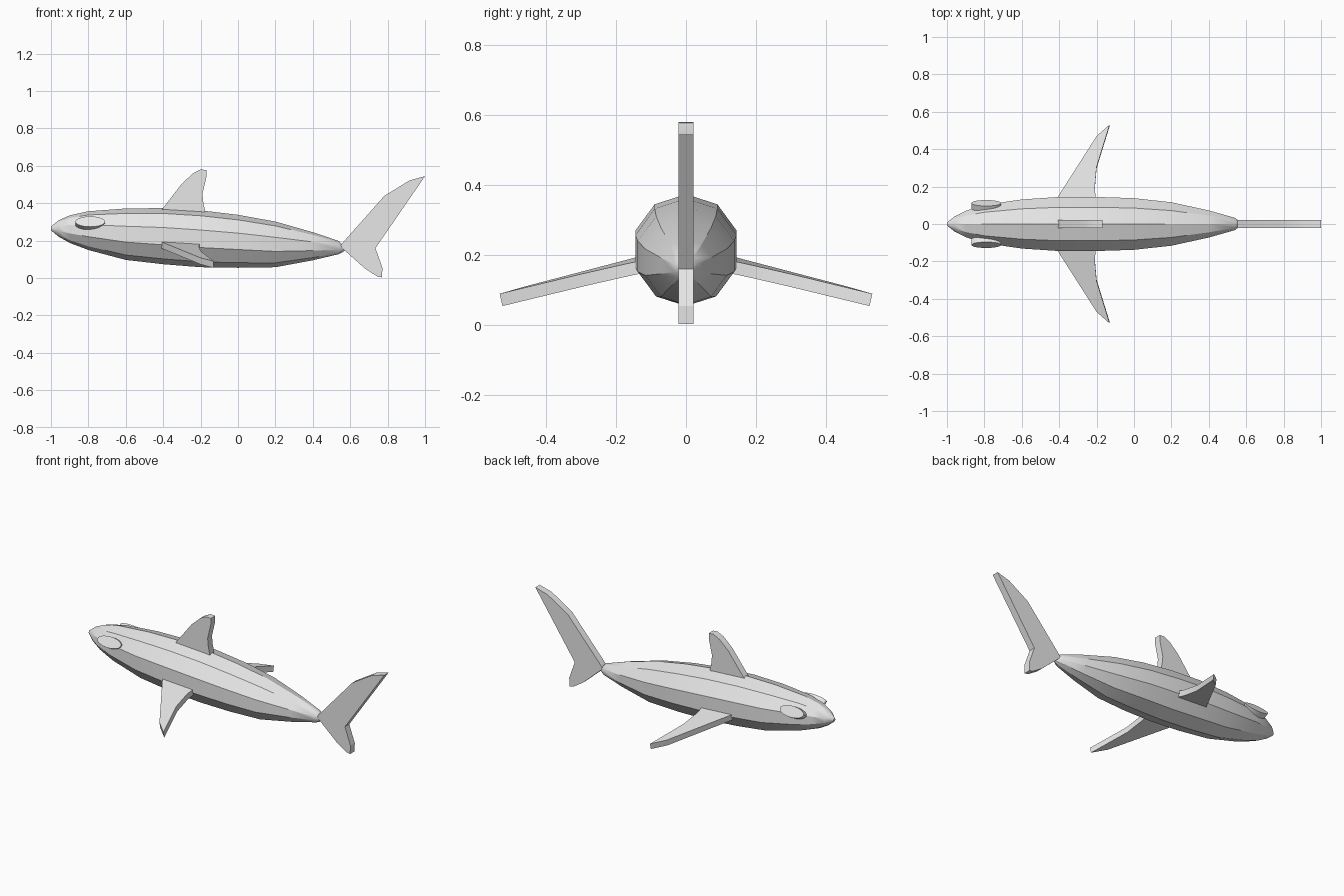
import bpy, bmesh, math

cube = bpy.data.objects.get("Cube")
if cube:
    bpy.data.objects.remove(cube, do_unlink=True)

grey = bpy.data.materials.new("plain grey")
grey.use_nodes = True
grey.diffuse_color = (0.8, 0.8, 0.8, 1)
grey.node_tree.nodes["Principled BSDF"].inputs["Base Color"].default_value = (0.8, 0.8, 0.8, 1)


def finish(name, bm, angle=30):
    bmesh.ops.recalc_face_normals(bm, faces=bm.faces)
    mesh = bpy.data.meshes.new(name)
    bm.to_mesh(mesh)
    bm.free()
    mesh.materials.append(grey)
    obj = bpy.data.objects.new(name, mesh)
    bpy.context.collection.objects.link(obj)
    bpy.ops.object.select_all(action='DESELECT')
    obj.select_set(True)
    bpy.context.view_layer.objects.active = obj
    bpy.ops.object.shade_smooth_by_angle(angle=math.radians(angle))
    return obj


def slab(name, side_a, side_b):
    """Solid plate between two matching outlines."""
    bm = bmesh.new()
    a = [bm.verts.new(p) for p in side_a]
    b = [bm.verts.new(p) for p in side_b]
    bm.faces.new(a)
    bm.faces.new(b[::-1])
    n = len(a)
    for i in range(n):
        j = (i + 1) % n
        bm.faces.new((a[i], b[i], b[j], a[j]))
    return finish(name, bm, 20)


def upright_fin(name, outline, half=0.021):
    slab(name, [(x, -half, z) for x, z in outline], [(x, half, z) for x, z in outline])


# Body: ten-sided rings along x as (x, top, bottom, half width)
stations = [(-1.0, 0.275, 0.255, 0.008), (-0.96, 0.308, 0.222, 0.042),
            (-0.9, 0.335, 0.188, 0.074), (-0.8, 0.357, 0.15, 0.107),
            (-0.6, 0.372, 0.097, 0.138), (-0.4, 0.374, 0.074, 0.152),
            (-0.2, 0.362, 0.058, 0.152), (0.0, 0.338, 0.055, 0.145),
            (0.2, 0.302, 0.058, 0.122), (0.4, 0.245, 0.095, 0.076),
            (0.54, 0.198, 0.128, 0.034), (0.57, 0.165, 0.145, 0.01)]
SIDES = 10
bm = bmesh.new()
rings = []
for x, top, bottom, width in stations:
    mid, high = (top + bottom) / 2, (top - bottom) / 2
    angles = [math.pi / 2 + math.tau * i / SIDES for i in range(SIDES)]
    rings.append([bm.verts.new((x, width * math.cos(a), mid + high * math.sin(a))) for a in angles])
for r, s in zip(rings, rings[1:]):
    for i in range(SIDES):
        j = (i + 1) % SIDES
        bm.faces.new((r[i], r[j], s[j], s[i]))
bm.faces.new(rings[0])
bm.faces.new(rings[-1])
finish("body", bm)

# Upright fins
upright_fin("dorsal_fin", [(-0.44, 0.33), (-0.4, 0.375), (-0.3, 0.505), (-0.24, 0.56),
                           (-0.2, 0.58), (-0.168, 0.578), (-0.168, 0.545),
                           (-0.19, 0.45), (-0.185, 0.4), (-0.17, 0.33)])
upright_fin("tail_fin", [(0.545, 0.17), (0.57, 0.2), (0.783, 0.44), (0.917, 0.522),
                         (1.0, 0.545), (0.735, 0.16), (0.772, 0.055), (0.77, 0.004),
                         (0.745, 0.008), (0.68, 0.05)])

# Side fins and eye discs, one per side
fin_plan = [(-0.43, 0.1), (-0.4, 0.157), (-0.2, 0.47), (-0.13, 0.532),
            (-0.2, 0.305), (-0.21, 0.19), (-0.2, 0.1)]
for side, label in ((1, "rear"), (-1, "front")):
    upper = [(x, side * y, 0.19 - 0.06 * (x + 0.4) - 0.224 * (y - 0.157)) for x, y in fin_plan]
    lower = [(x, y - side * 0.008, z - 0.035) for x, y, z in upper]
    slab(label + "_side_fin", upper, lower)

    tilt = math.radians(30)
    out = (0, side * math.cos(tilt), math.sin(tilt))
    up = (0, -side * math.sin(tilt), math.cos(tilt))
    centre = (-0.79, side * 0.1, 0.295)

    def disc(offset):
        pts = []
        for i in range(20):
            a = math.tau * i / 20
            h = 0.032 * math.sin(a)
            pts.append((centre[0] + 0.08 * math.cos(a),
                        centre[1] + out[1] * offset + up[1] * h,
                        centre[2] + out[2] * offset + up[2] * h))
        return pts

    slab(label + "_eye", disc(0.014), disc(-0.02))
